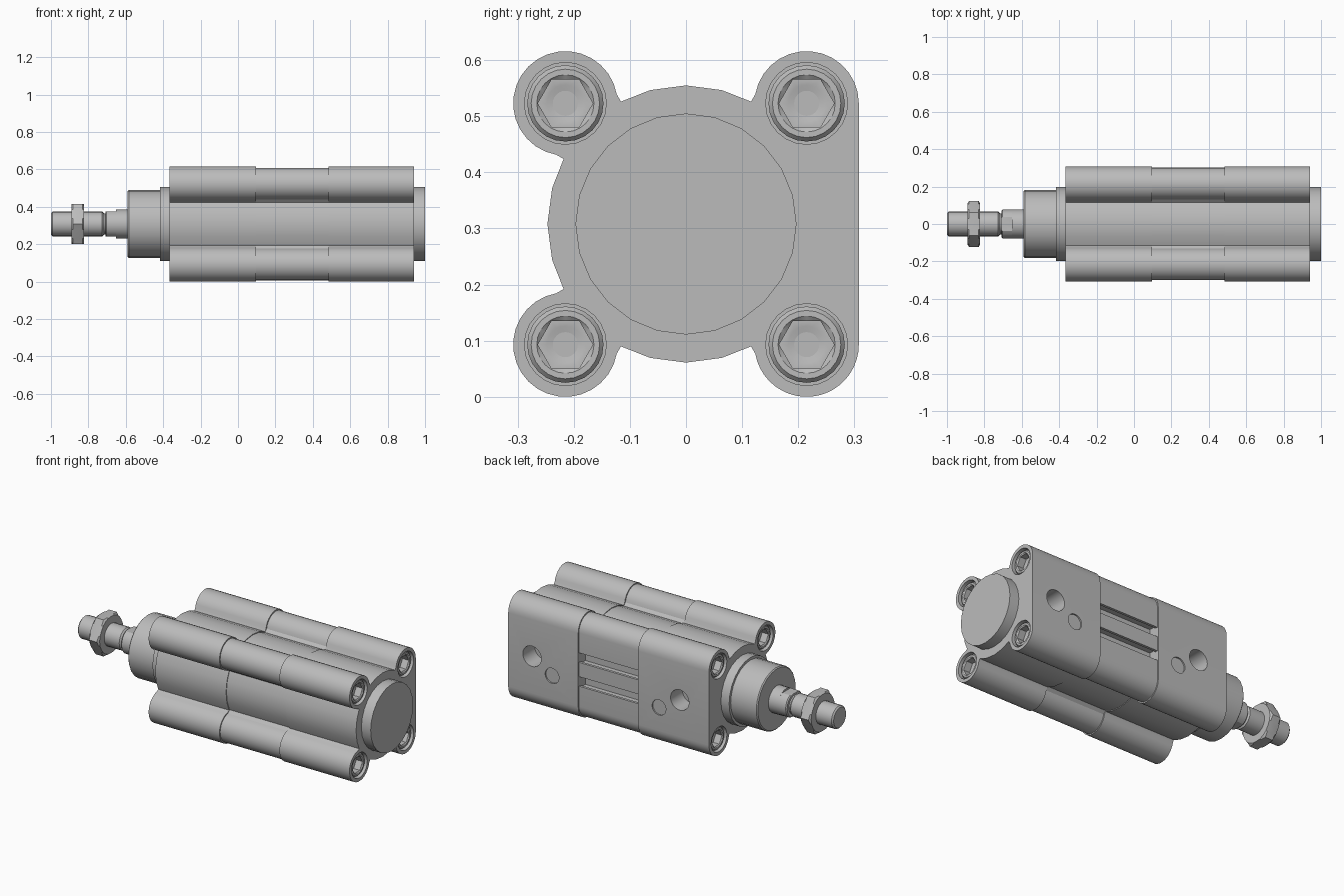
import bpy, bmesh, math
from mathutils import Matrix

old = bpy.data.objects.get("Cube")
if old:
    bpy.data.objects.remove(old, do_unlink=True)

AXIS_Z = 0.308       # height of the cylinder axis
LOBE = 0.215         # offset of the corner lobes from the axis

grey = bpy.data.materials.new("machined grey")
grey.use_nodes = True
colour = (0.5, 0.5, 0.5, 1)
grey.diffuse_color = colour
grey.node_tree.nodes["Principled BSDF"].inputs["Base Color"].default_value = colour


def build(name, rings):
    """Skin a list of equal-length rings of points and cap both ends."""
    bm = bmesh.new()
    loops = [[bm.verts.new(p) for p in ring] for ring in rings]
    n = len(loops[0])
    for a, b in zip(loops, loops[1:]):
        for i in range(n):
            j = (i + 1) % n
            bm.faces.new((a[i], a[j], b[j], b[i]))
    bm.faces.new(loops[0][::-1])
    bm.faces.new(loops[-1])
    bmesh.ops.recalc_face_normals(bm, faces=bm.faces)
    mesh = bpy.data.meshes.new(name)
    bm.to_mesh(mesh)
    bm.free()
    mesh.materials.append(grey)
    obj = bpy.data.objects.new(name, mesh)
    bpy.context.collection.objects.link(obj)
    return obj


def select(obj):
    bpy.ops.object.select_all(action="DESELECT")
    obj.select_set(True)
    bpy.context.view_layer.objects.active = obj


def smooth(obj):
    select(obj)
    bpy.ops.object.shade_smooth_by_angle(angle=math.radians(30))


def turned(name, sections, y=0, z=AXIS_Z, seg=24):
    """Lathe along x; a section is (x, radius, shape, limit)."""
    rings = []
    for x, r, *extra in sections:
        ring = []
        for i in range(seg):
            t = math.tau * i / seg
            rad = r
            if extra and extra[0] == "hex":
                rad = r * math.cos(math.pi / 6) / math.cos(t % (math.pi / 3) - math.pi / 6)
                rad = min(rad, extra[1])
            elif extra and extra[0] == "flats":
                rad = min(r, extra[1] / max(abs(math.sin(t)), 0.01))
            ring.append((x, y + rad * math.cos(t), z + rad * math.sin(t)))
        rings.append(ring)
    return build(name, rings)


def arc(cy, cz, r, start, end, steps):
    out = []
    for i in range(steps + 1):
        t = math.radians(start + (end - start) * i / steps)
        out.append((cy + r * math.cos(t), cz + r * math.sin(t)))
    return out


def outline(core, lobe, slots=False):
    """Round core with four corner lobes and a flat mounting side at +y."""
    pts = arc(LOBE, LOBE, lobe, 0, 170, 14)
    for middle, cy, cz, start, end in ((90, -1, 1, 10, 260),
                                       (180, -1, -1, 100, 350),
                                       (270, 1, -1, 190, 360)):
        pts += [(core * math.cos(math.radians(middle + a)),
                 core * math.sin(math.radians(middle + a)))
                for a in (-28, -15, 0, 15, 28)]
        pts += arc(cy * LOBE, cz * LOBE, lobe, start, end, 20)
    if slots:
        # Two undercut sensor grooves in the flat side
        face = LOBE + lobe
        for c in (-0.07, 0.07):
            half = [(0, 0.028), (0.015, 0.028), (0.015, 0.04), (0.06, 0.04)]
            pts += [(face - d, c - w) for d, w in half]
            pts += [(face - d, c + w) for d, w in reversed(half)]
    return pts


def extruded(name, pts, x0, x1):
    return build(name, [[(x, y, AXIS_Z + z) for y, z in pts] for x in (x0, x1)])


def cut(obj, cutter):
    select(obj)
    mod = obj.modifiers.new("cut", "BOOLEAN")
    mod.operation = "DIFFERENCE"
    mod.solver = "EXACT"
    mod.object = cutter
    bpy.ops.object.modifier_apply(modifier=mod.name)
    bpy.data.objects.remove(cutter, do_unlink=True)


def side_hole(obj, x, z, r, depth):
    """Round hole cut into the flat mounting side."""
    hole = turned("hole_cutter", [(-depth, r), (0.05, r)], z=0)
    hole.data.transform(Matrix.Translation((x, LOBE + 0.093, z)) @
                        Matrix.Rotation(math.pi / 2, 4, "Z"))
    cut(obj, hole)


# Barrel between the two caps
smooth(extruded("barrel", outline(0.243, 0.086, True), 0.09, 0.49))

# End caps with ports, plug recesses and recessed socket screws
cap_outline = outline(0.247, 0.093)
for name, inner, outer, port, plug in (("rod_end_cap", 0.095, -0.365, -0.175, -0.04),
                                       ("rear_cap", 0.485, 0.94, 0.785, 0.655)):
    cap = extruded(name, cap_outline, inner, outer)
    out = 1 if outer > inner else -1
    side_hole(cap, port, AXIS_Z, 0.06, 0.11)
    side_hole(cap, plug, AXIS_Z - 0.08, 0.045, 0.008)
    for sy in (-1, 1):
        for sz in (-1, 1):
            y, z = sy * LOBE, AXIS_Z + sz * LOBE
            cut(cap, turned("recess_cutter", [(outer - out * 0.06, 0.073),
                                              (outer + out * 0.05, 0.073)], y, z))
            face = outer - out * 0.01
            smooth(turned(name + "_screw", [
                (face - out * 0.08, 0.068),
                (face - out * 0.008, 0.068),
                (face, 0.061),
                (face, 0.051),
                (face - out * 0.005, 0.049, "hex", 1),
                (face - out * 0.045, 0.049, "hex", 1),
                (face - out * 0.045, 0.033),
                (face - out * 0.06, 0.001)], y, z))
    smooth(cap)

# Round spigots on both ends
smooth(turned("rear_spigot", [(0.93, 0.197), (1.0, 0.197)]))
smooth(turned("front_flange", [(-0.418, 0.197), (-0.36, 0.197)]))
smooth(turned("front_collar", [(-0.59, 0.176), (-0.584, 0.182), (-0.41, 0.182)]))

# Piston rod with wrench flats
smooth(turned("piston_rod", [
    (-0.708, 0.072, "flats", 0.066),
    (-0.702, 0.078, "flats", 0.066),
    (-0.652, 0.078, "flats", 0.066),
    (-0.652, 0.078),
    (-0.58, 0.078)]))

# Threaded end with a relief neck
smooth(turned("threaded_end", [
    (-1.0, 0.058), (-0.992, 0.066), (-0.726, 0.066),
    (-0.716, 0.056), (-0.7, 0.056)]))

# Lock nut with chamfered corners
smooth(turned("lock_nut", [
    (-0.89, 0.124, "hex", 0.109),
    (-0.882, 0.124, "hex", 1),
    (-0.831, 0.124, "hex", 1),
    (-0.823, 0.124, "hex", 0.109)]))
